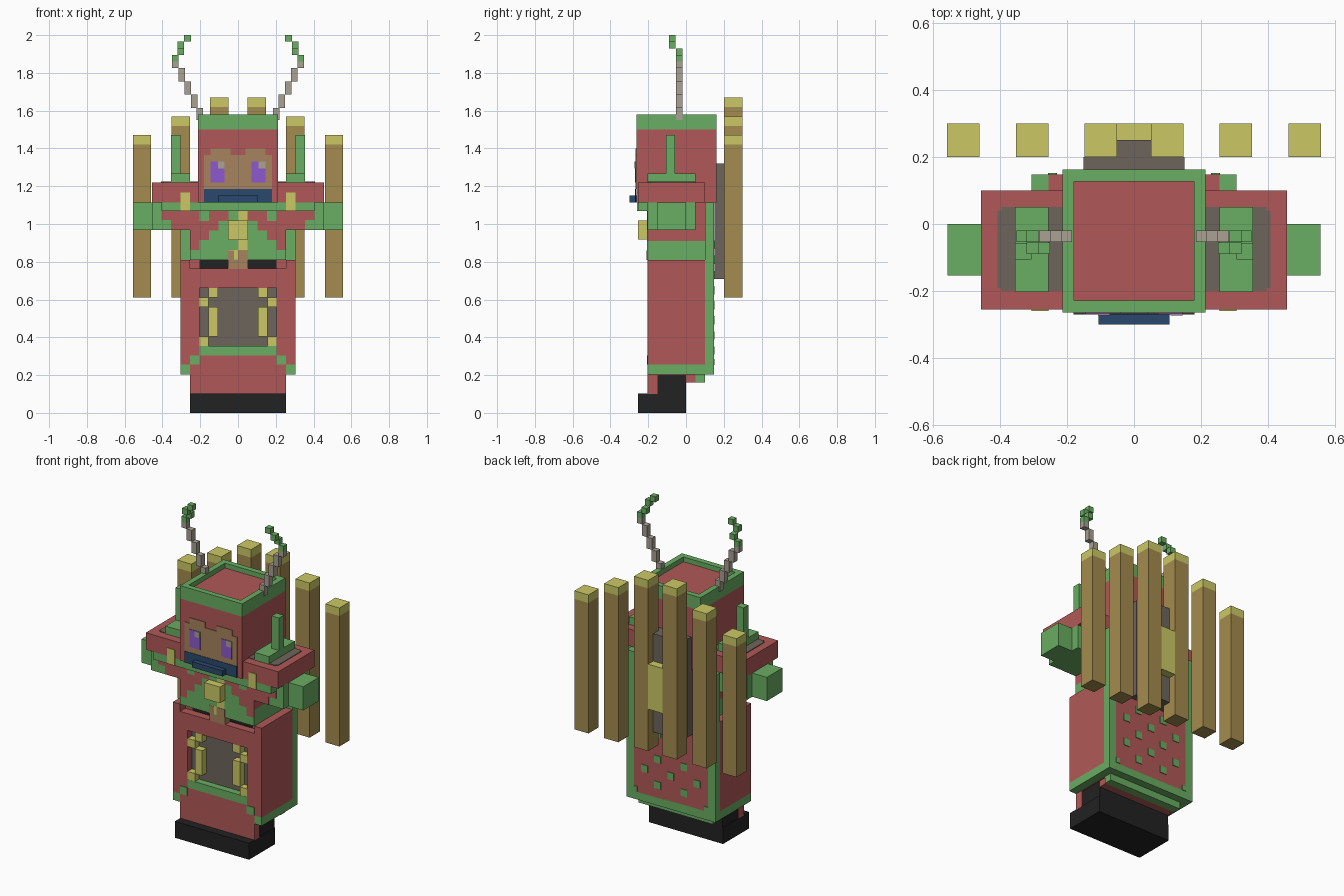
import bpy, bmesh


def lin(c):
    c /= 255
    return c / 12.92 if c <= 0.04045 else ((c + 0.055) / 1.055) ** 2.4


PALETTE = {
    "red": (176, 89, 87), "green": (106, 173, 98), "wood": (164, 140, 78),
    "yellow": (203, 201, 101), "stone": (109, 101, 91), "black": (34, 34, 34),
    "blue": (42, 73, 109), "skin": (167, 130, 93), "purple": (141, 89, 207),
    "bone": (169, 161, 147),
}
MATS = {}
for key, rgb in PALETTE.items():
    MATS[key] = bpy.data.materials.new(key)
    MATS[key].diffuse_color = (*[lin(v) for v in rgb], 1)


def boxes(name, mat, items, mirror=False):
    """One object made of boxes (x0, x1, y0, y1, z0, z1), optionally mirrored in x."""
    bm = bmesh.new()
    for x0, x1, y0, y1, z0, z1 in items:
        for s in ((1, -1) if mirror else (1,)):
            vs = bmesh.ops.create_cube(bm, size=1)["verts"]
            for v in vs:
                v.co.x = s * (x1 if v.co.x > 0 else x0) if s > 0 else (-x0 if v.co.x > 0 else -x1)
                v.co.y = y1 if v.co.y > 0 else y0
                v.co.z = z1 if v.co.z > 0 else z0
    me = bpy.data.meshes.new(name)
    bm.to_mesh(me)
    bm.free()
    me.materials.append(MATS[mat])
    ob = bpy.data.objects.new(name, me)
    bpy.context.collection.objects.link(ob)
    return ob


def front_plates(name, mat, y, rects, mirror=False, t=0.004):
    """Thin painted plates (x0, x1, z0, z1) on a front-facing surface at y."""
    return boxes(name, mat, [(a, b, y - t, y + 0.002, c, d) for a, b, c, d in rects], mirror)


# Back pipes with yellow caps
PIPES = ((0.05, 1.67), (0.255, 1.57), (0.46, 1.47))
boxes("pipe_shafts", "wood", [(x, x + 0.097, 0.20, 0.30, 0.61, z - 0.05) for x, z in PIPES], True)
boxes("pipe_caps", "yellow", [(x, x + 0.097, 0.20, 0.30, z - 0.05, z) for x, z in PIPES], True)
boxes("pipe_mount", "stone", [(-0.15, 0.15, 0.15, 0.20, 0.71, 1.32),
                              (-0.05, 0.05, 0.20, 0.25, 0.71, 1.32)])
boxes("pipe_clasp", "yellow", [(-0.05, 0.05, 0.25, 0.30, 0.87, 1.15)])

# Head with raised rim around the top
boxes("head", "red", [(-0.213, 0.213, -0.263, 0.162, 1.115, 1.50),
                      (-0.18, 0.18, -0.23, 0.128, 1.50, 1.55)])
boxes("head_rim", "green", [(-0.213, 0.213, -0.263, -0.228, 1.50, 1.58),
                            (-0.213, 0.213, 0.127, 0.162, 1.50, 1.58)])
boxes("head_rim_sides", "green", [(0.178, 0.213, -0.228, 0.127, 1.50, 1.58)], True)

# Face
front_plates("face", "skin", -0.263, [(0, 0.18, 1.185, 1.365), (0.04, 0.145, 1.365, 1.40)], True)
front_plates("eyes", "purple", -0.266, [(0.072, 0.145, 1.22, 1.33)], True)
front_plates("eye_glints", "bone", -0.269, [(-0.107, -0.072, 1.293, 1.33), (0.108, 0.145, 1.293, 1.33)])
front_plates("beard", "blue", -0.266, [(-0.18, 0.18, 1.115, 1.185)])
boxes("mouth_block", "blue", [(-0.105, 0.105, -0.30, -0.26, 1.115, 1.15)])

# Curved antennae built from small blocks: (inner x, bottom z, top z, front y)
def antenna(segs):
    return [(x, x + 0.035, y, y + 0.035, z0, z1) for x, z0, z1, y in segs]


boxes("antenna_stems", "bone", antenna([
    (0.185, 1.55, 1.615, -0.054), (0.215, 1.615, 1.685, -0.054), (0.248, 1.685, 1.755, -0.054),
    (0.28, 1.755, 1.825, -0.054), (0.315, 1.825, 1.86, -0.054)]), True)
boxes("antenna_tips", "green", antenna([
    (0.315, 1.86, 1.895, -0.054), (0.285, 1.895, 1.93, -0.054),
    (0.285, 1.93, 1.967, -0.09), (0.25, 1.965, 2.0, -0.09)]), True)

# Shoulders with inlay, green base and post
boxes("shoulders", "red", [(0.155, 0.455, -0.255, 0.10, 1.115, 1.22)], True)
boxes("shoulder_inlay", "stone", [(0.20, 0.395, -0.20, 0.05, 1.218, 1.224),
                                  (0.39, 0.407, -0.19, 0.04, 1.218, 1.224)], True)
boxes("shoulder_posts", "green", [(0.255, 0.355, -0.203, 0.05, 1.22, 1.268),
                                  (0.305, 0.355, -0.105, -0.058, 1.268, 1.47)], True)
boxes("collar_strip", "green", [(-0.405, 0.405, -0.255, -0.19, 1.068, 1.115)])
front_plates("shoulder_studs", "yellow", -0.255, [(0.255, 0.305, 1.07, 1.167)], True)

# Arms and hands
boxes("arms", "green", [(0.25, 0.455, -0.203, 0.05, 0.968, 1.115)], True)
front_plates("sleeve_fronts", "red", -0.203, [(0.25, 0.405, 1.02, 1.068), (0.25, 0.355, 0.97, 1.02)], True)
boxes("hands", "green", [(0.455, 0.555, -0.153, 0.0, 0.968, 1.115)], True)

# Torso
boxes("torso", "red", [(-0.255, 0.255, -0.203, 0.10, 0.91, 1.115)])
boxes("torso_hem", "green", [(-0.255, 0.255, -0.203, 0.10, 0.81, 0.91)])

# Chest embroidery, one letter per square cell
ROWS = ("RGRRGYRRGR", "RRRGYYGRRR", "RRGGYYGGRR", "RGGGGYGGGR", "GGGGYGGGGG")
CODES = {"R": "red", "G": "green", "Y": "yellow"}
for code, mat in CODES.items():
    cells = [(-0.255 + 0.051 * c, -0.204 + 0.051 * c, 1.017 - 0.0515 * r, 1.0685 - 0.0515 * r)
             for r, row in enumerate(ROWS) for c, k in enumerate(row) if k == code]
    front_plates("chest_" + mat, mat, -0.203, cells)
boxes("chest_gem", "yellow", [(-0.054, 0.054, -0.255, -0.20, 0.918, 1.018)])
front_plates("buckle", "skin", -0.203, [(-0.054, -0.02, 0.81, 0.86), (0.0, 0.054, 0.81, 0.86)], t=0.006)
boxes("buckle_drop", "skin", [(-0.054, 0.054, -0.203, -0.15, 0.762, 0.81)])

# Inner body and belt
boxes("hips", "red", [(-0.255, 0.255, -0.15, 0.05, 0.20, 0.81),
                      (-0.25, 0.25, 0.0, 0.05, 0.16, 0.20)])
front_plates("belt", "black", -0.15, [(-0.205, 0.205, 0.72, 0.81)])

# Front apron: a frame around a recessed panel
boxes("apron", "red", [(-0.255, 0.255, -0.203, -0.152, 0.10, 0.305),
                       (-0.255, 0.255, -0.203, -0.152, 0.66, 0.765)])
boxes("apron_stiles", "red", [(0.205, 0.255, -0.203, -0.152, 0.305, 0.66)], True)
boxes("apron_band", "green", [(-0.205, 0.205, -0.203, -0.152, 0.305, 0.355)])
front_plates("apron_corners", "green", -0.203, [(0.205, 0.255, 0.255, 0.305)], True)
boxes("apron_panel", "stone", [(-0.205, 0.205, -0.16, -0.15, 0.355, 0.66)])
boxes("apron_bars", "yellow", [(x, x + 0.05, -0.202, -0.16, z0, z1) for x, z0, z1 in (
    (0.105, 0.61, 0.66), (0.155, 0.56, 0.61), (0.105, 0.405, 0.56), (0.155, 0.355, 0.405))], True)

# Robe sides with green hem
boxes("robe_sides", "red", [(0.255, 0.305, -0.203, 0.10, 0.255, 0.81)], True)
boxes("robe_hem", "green", [(0.255, 0.305, -0.203, 0.10, 0.203, 0.255)], True)

# Back cape: red core, green border, dotted pattern
boxes("cape", "red", [(-0.255, 0.255, 0.10, 0.148, 0.25, 1.115)])
boxes("cape_edges", "green", [(0.255, 0.305, 0.10, 0.148, 0.203, 1.115)], True)
boxes("cape_hem", "green", [(-0.255, 0.255, 0.10, 0.148, 0.203, 0.255)])
boxes("cape_lining", "green", [(-0.255, 0.255, 0.05, 0.10, 0.16, 0.81)])
dots = []
for r in range(8):
    z = 0.33 + 0.08 * r
    for x in ((-0.18, 0.0, 0.18) if r % 2 else (-0.09, 0.09)):
        dots.append((x - 0.022, x + 0.022, 0.146, 0.152, z - 0.022, z + 0.022))
boxes("cape_dots", "green", dots)
boxes("cape_corner_trim", "green", [(0.23, 0.256, 0.146, 0.152, 0.254, 0.285)], True)

# Boots
boxes("boots", "black", [(-0.255, 0.255, -0.255, 0.0, 0.0, 0.102),
                         (-0.25, 0.25, -0.152, 0.0, 0.102, 0.20)])
